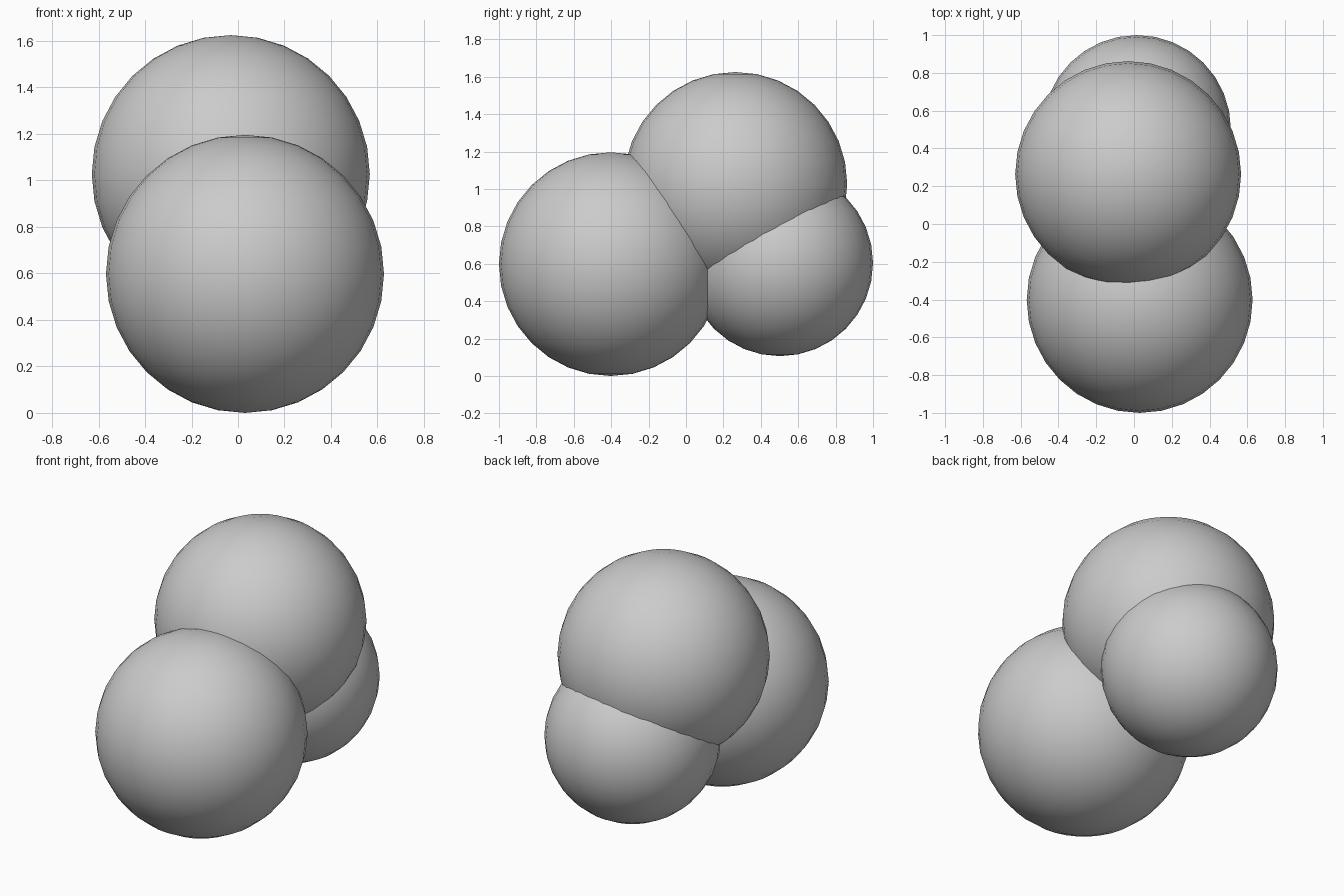
import bpy

if "Cube" in bpy.data.objects:
    bpy.data.objects.remove(bpy.data.objects["Cube"])

# name, centre, radius
BALLS = [
    ("front_ball", (0.03, -0.402, 0.598), 0.598),
    ("top_ball", (-0.031, 0.264, 1.027), 0.598),
    ("back_ball", (0.015, 0.502, 0.604), 0.498),
]


def ball(name, centre, radius):
    bpy.ops.mesh.primitive_uv_sphere_add(
        segments=32, ring_count=16, radius=radius, location=centre)
    obj = bpy.context.object
    obj.name = name
    bpy.ops.object.shade_smooth()
    return obj


# Three overlapping smooth balls
for spec in BALLS:
    ball(*spec)
